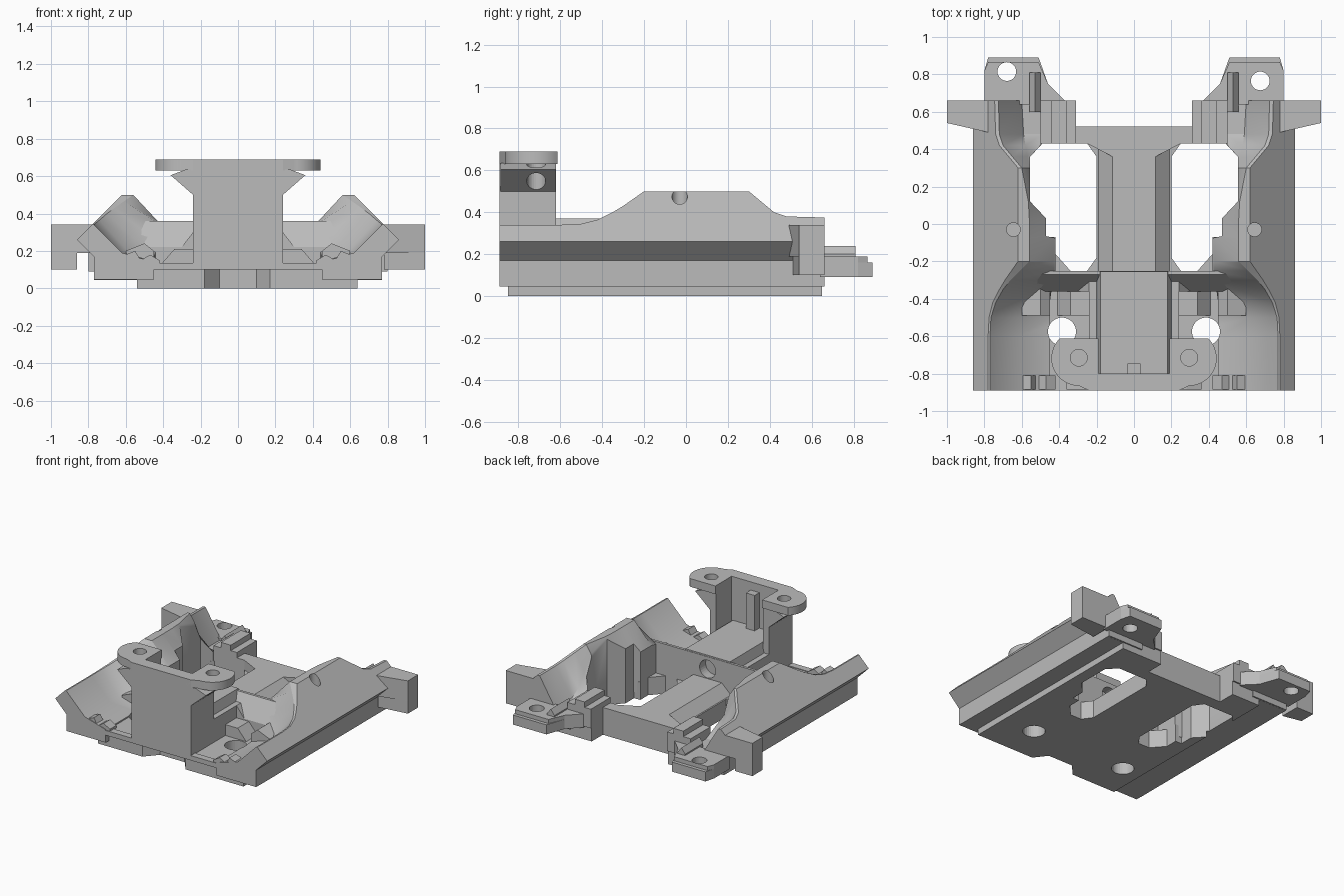
import bpy, bmesh, math
from mathutils import Vector

cube = bpy.data.objects.get("Cube")
if cube:
    bpy.data.objects.remove(cube, do_unlink=True)

grey = bpy.data.materials.new("plain grey")
grey.use_nodes = True
COLOUR = (0.5, 0.5, 0.5, 1)
grey.diffuse_color = COLOUR
grey.node_tree.nodes["Principled BSDF"].inputs["Base Color"].default_value = COLOUR


def loft(name, rings):
    """Skin a list of equal closed rings and cap both ends."""
    bm = bmesh.new()
    loops = [[bm.verts.new(p) for p in ring] for ring in rings]
    n = len(loops[0])
    for a, b in zip(loops, loops[1:]):
        for i in range(n):
            j = (i + 1) % n
            bm.faces.new((a[i], a[j], b[j], b[i]))
    bm.faces.new(loops[0])
    bm.faces.new(loops[-1])
    bmesh.ops.recalc_face_normals(bm, faces=bm.faces)
    mesh = bpy.data.meshes.new(name)
    bm.to_mesh(mesh)
    bm.free()
    mesh.materials.append(grey)
    obj = bpy.data.objects.new(name, mesh)
    bpy.context.collection.objects.link(obj)
    return obj


def prism(name, pts, axis, a, b, side=1):
    """Extrude a 2D outline along an axis; side -1 mirrors it in x."""
    def place(p, t):
        x, y, z = {"x": (t, *p), "y": (p[0], t, p[1]), "z": (*p, t)}[axis]
        return Vector((x * side, y, z))
    return loft(name, [[place(p, t) for p in pts] for t in (a, b)])


def box(name, x, y, z, side=1):
    pts = [(x[0], y[0]), (x[1], y[0]), (x[1], y[1]), (x[0], y[1])]
    return prism(name, pts, "z", z[0], z[1], side)


def disc(u, v, r, n=28):
    return [(u + r * math.cos(math.tau * i / n), v + r * math.sin(math.tau * i / n))
            for i in range(n)]


def cut(obj, cutter):
    mod = obj.modifiers.new("cut", "BOOLEAN")
    mod.operation = "DIFFERENCE"
    mod.solver = "EXACT"
    mod.object = cutter
    bpy.context.view_layer.update()
    bpy.context.view_layer.objects.active = obj
    bpy.ops.object.modifier_apply(modifier=mod.name)
    bpy.data.objects.remove(cutter, do_unlink=True)


def smooth(obj, angle=30):
    bpy.ops.object.select_all(action="DESELECT")
    obj.select_set(True)
    bpy.context.view_layer.objects.active = obj
    bpy.ops.object.shade_smooth_by_angle(angle=math.radians(angle))


def outline(left, right):
    """Plate outline with a front recess and an open rear centre."""
    return [(left, -.85), (-.18, -.85), (-.1, -.76), (.1, -.76), (.17, -.85),
            (right, -.85), (right, .65), (.31, .65), (.31, .52),
            (-.31, .52), (-.31, .65), (left, .65)]


# Base plates with wheel wells and screw holes
WELL = [(.2, -.18), (.25, -.25), (.34, -.25), (.42, -.16), (.42, -.07), (.47, -.07),
        (.47, .03), (.555, .12), (.555, .36), (.49, .43), (.25, .43), (.2, .36)]
bases = [prism("bottom_plate", outline(-.54, .64), "z", 0, .045),
         prism("base_plate", outline(-.77, .77), "z", .045, .13)]
for base in bases:
    for s in (-1, 1):
        cut(base, prism("well_cutter", WELL, "z", -.1, .3, s))
        cut(base, prism("screw_cutter", disc(.385, -.575, .075), "z", -.1, .3, s))
box("front_lip", (-.77, .77), (-.89, -.84), (.1, .135))

# Spine and rear cross bar
prism("spine", [(-.2, .1), (.2, .1), (.2, .12), (.115, .2), (-.115, .2), (-.2, .12)],
      "y", -.26, .44)
box("rear_cross_bar", (-.32, .32), (.43, .52), (.1, .2))
prism("spine_rear_flare", [(-.115, .36), (.115, .36), (.25, .43), (-.25, .43)], "z", .1, .2)

# Bulkhead with sloped front face and round socket behind
bulkhead = prism("bulkhead", [(-.25, .1), (-.25, .36), (-.27, .36), (-.36, .22), (-.36, .1)],
                 "x", -.54, .54)
cut(bulkhead, prism("socket_cutter", disc(0, .27, .065), "y", -.32, -.2))
floor = prism("raised_floor", [(-.31, .1), (.31, .1), (.31, .21), (.24, .3), (.2, .3), (.18, .37),
                               (-.18, .37), (-.2, .3), (-.24, .3), (-.31, .21)], "y", -.36, -.253)
cut(floor, prism("socket_cutter", disc(0, .27, .065), "y", -.32, -.2))
prism("centre_floor", [(-.24, .1), (.24, .1), (.24, .3), (.2, .3), (.18, .37),
                       (-.18, .37), (-.2, .3), (-.24, .3)], "y", -.85, -.32)

# Tower front wall and locating pin
box("tower_wall", (-.24, .24), (-.89, -.8), (.13, .69))
box("locating_pin", (-.035, .035), (-.81, -.745), (.36, .63))

# Rail stations: y, height, inner top x, ramp foot x and z, inner wall x and z
RAIL = [(-.89, .34, .77, .62, .19, .45, .14), (-.6, .34, .77, .62, .19, .45, .14),
        (-.5, .345, .765, .62, .19, .45, .14), (-.42, .365, .74, .6, .21, .45, .16),
        (-.35, .4, .7, .55, .26, .44, .2), (-.3, .43, .66, .5, .3, .42, .29),
        (-.25, .465, .61, .43, .35, .42, .34), (-.2, .5, .56, .43, .36, .42, .35),
        (-.075, .5, .56, .43, .36, .42, .35), (-.065, .5, .56, .48, .41, .47, .4),
        (.03, .5, .56, .48, .41, .47, .4), (.12, .5, .565, .56, .49, .555, .48),
        (.3, .5, .6, .56, .44, .555, .42), (.36, .45, .65, .57, .33, .555, .3),
        (.42, .4, .7, .58, .23, .5, .2), (.48, .38, .72, .59, .18, .49, .17),
        (.66, .375, .725, .6, .17, .48, .17)]


def rail_ring(side, y, h, xi, xr, zr, xf, zf):
    pts = [(.77, .046), (.77, .17), (.86, .26), (1.12 - h, h), (xi, h),
           (xr, zr), (xf, zf), (xf, .046)]
    return [Vector((x * side, y, z)) for x, z in pts]


for s, label in ((1, "left"), (-1, "right")):
    # Side rail with scooped inner face
    rail = loft(label + "_rail", [rail_ring(s, *row) for row in RAIL])
    cut(rail, prism("hole_cutter", disc(.645, -.03, .037, 20), "z", .2, .7, s))
    cut(rail, prism("screw_cutter", disc(.385, -.575, .075), "z", -.1, .3, s))
    smooth(rail)

    # Small guide blocks in the front pocket
    prism(label + "_pocket_step", [(.22, .1), (.22, .21), (.34, .21), (.41, .13), (.41, .1)],
          "y", -.49, -.35, s)
    prism(label + "_guide_block", [(.45, .1), (.45, .2), (.5, .24), (.6, .2), (.6, .1)],
          "y", -.49, -.33, s)
    prism(label + "_front_guide", [(.42, .1), (.42, .15), (.47, .18), (.52, .15), (.55, .2),
                                   (.6, .18), (.6, .1)], "y", -.885, -.81, s)

    # Tower side column, gusset and rounded ear
    box(label + "_tower_column", (.19, .24), (-.89, -.62), (.13, .64), s)
    gusset = prism(label + "_tower_gusset", [(.23, .49), (.24, .5), (.36, .605), (.28, .635),
                                             (.23, .635)], "y", -.885, -.62, s)
    arc = [(.295 + .147 * math.cos(a), -.718 + .147 * math.sin(a))
           for a in (math.radians(46 - 8 * i) for i in range(18))]
    ear = prism(label + "_tower_ear", [(.19, -.89), (.19, -.612)] + arc + [(.24, -.89)],
                "z", .63, .69, s)
    for part in (gusset, ear):
        cut(part, prism("screw_cutter", disc(.295, -.715, .045), "z", .4, .8, s))
    smooth(ear)

    # Rear corner block and mounting tab
    box(label + "_rear_block", (.31, .5), (.43, .66), (.1, .24), s)
    box(label + "_rear_step", (.36, .44), (.43, .66), (.23, .28), s)
    hx, hy = (.675, .765) if s > 0 else (.68, .815)
    for name, back, low, high in (("_tab", .89, .09, .16), ("_tab_top", .865, .16, .19)):
        tab = prism(label + name, [(.37, .64), (.37, .66), (.46, .75), (.51, back), (.78, back),
                                   (.8, .82), (.8, .64)], "z", low, high, s)
        cut(tab, prism("screw_cutter", disc(hx, hy, .05), "z", 0, .3, s))
    prism(label + "_tab_strip", [(.5, .1), (.5, .2), (.53, .24), (.56, .2), (.56, .1)],
          "y", .6, .81, s)

    # Rear outrigger arm, tapered in plan
    prism(label + "_arm", [(.78, .49), (1, .54), (1, .66), (.78, .66)], "z", .19, .34, s)
    inner = .78 if s > 0 else .86
    prism(label + "_arm_foot", [(inner, .51), (1, .54), (1, .66), (inner, .66)],
          "z", .1, .19, s)
